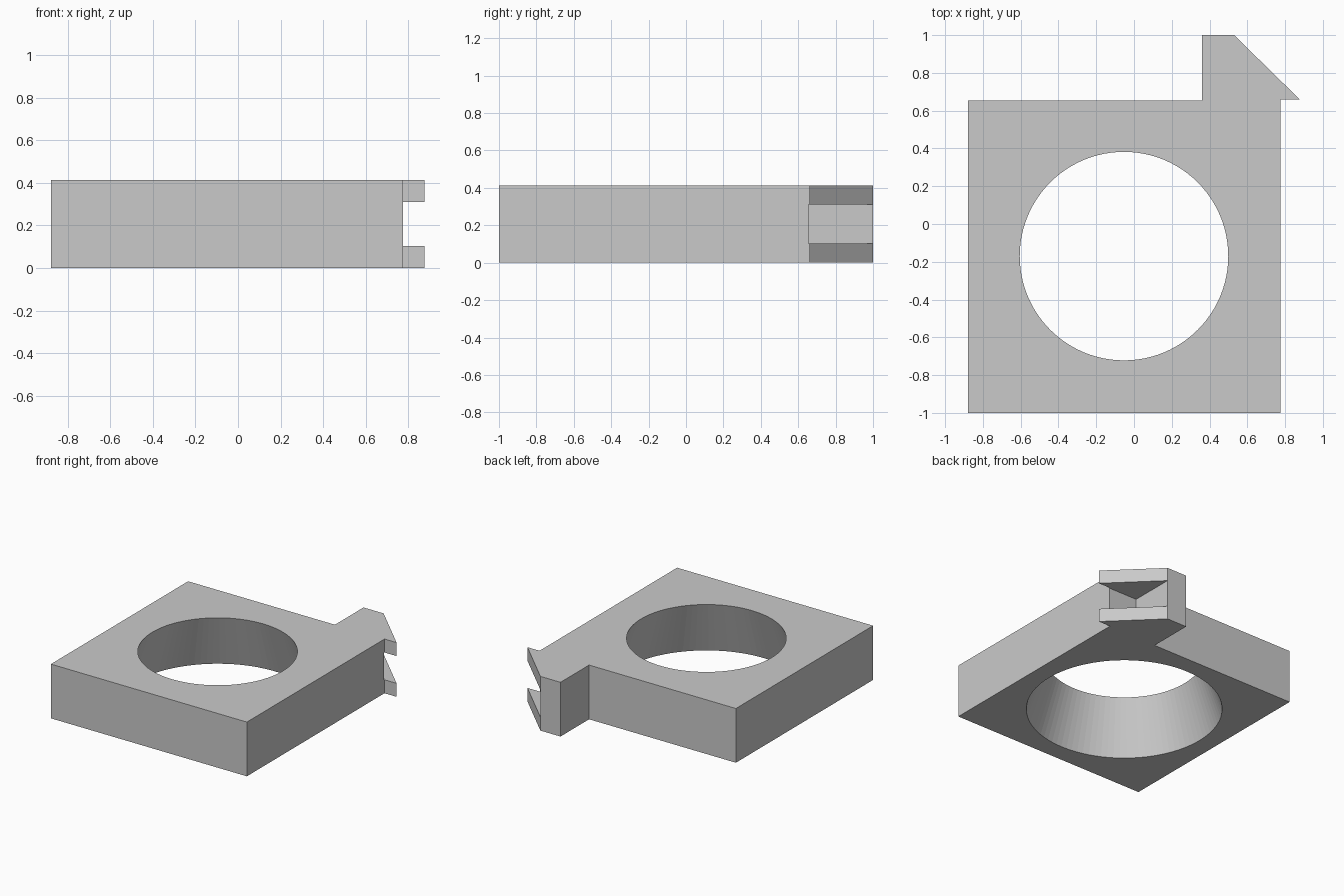
import bpy
import bmesh

cube = bpy.data.objects.get("Cube")
if cube:
    bpy.data.objects.remove(cube, do_unlink=True)

HEIGHT = 0.414
LIP = 0.103          # thickness of each hook lip
BACK = 0.655         # rear edge of the square plate
SIDE = 0.775         # left edge of the square plate
POST_LEFT, POST_RIGHT = 0.36, 0.53
TOP_RADIUS, BOTTOM_RADIUS = 0.552, 0.689

grey = bpy.data.materials.new("plain_grey")
grey.use_nodes = True
colour = (0.59, 0.59, 0.59, 1)
grey.diffuse_color = colour
grey.node_tree.nodes["Principled BSDF"].inputs["Base Color"].default_value = colour


def prism(name, outline, z0, z1):
    """Extrude a flat outline from z0 up to z1."""
    bm = bmesh.new()
    base = bm.faces.new([bm.verts.new((x, y, z0)) for x, y in outline])
    top = bmesh.ops.extrude_face_region(bm, geom=[base])["geom"]
    verts = [v for v in top if isinstance(v, bmesh.types.BMVert)]
    bmesh.ops.translate(bm, verts=verts, vec=(0, 0, z1 - z0))
    bmesh.ops.recalc_face_normals(bm, faces=bm.faces)
    mesh = bpy.data.meshes.new(name)
    bm.to_mesh(mesh)
    bm.free()
    mesh.materials.append(grey)
    obj = bpy.data.objects.new(name, mesh)
    bpy.context.collection.objects.link(obj)
    return obj


# Square plate with the hook post on its rear edge
plate = prism("plate", [
    (-0.88, -1), (SIDE, -1), (SIDE, BACK), (POST_RIGHT, BACK),
    (POST_RIGHT, 1), (POST_LEFT, 1), (POST_LEFT, BACK), (-0.88, BACK),
], 0, HEIGHT)

# Tapered through-hole, wider underneath; the cutter overshoots both faces
flare = (BOTTOM_RADIUS - TOP_RADIUS) / 2
bpy.ops.mesh.primitive_cone_add(
    vertices=96, radius1=BOTTOM_RADIUS + flare, radius2=TOP_RADIUS - flare,
    depth=HEIGHT * 2, location=(-0.053, -0.17, HEIGHT / 2))
cutter = bpy.context.object
cutter.name = "hole_cutter"
cutter.data.materials.append(grey)
hole = plate.modifiers.new("hole", "BOOLEAN")
hole.operation = "DIFFERENCE"
hole.solver = "EXACT"
hole.object = cutter
bpy.context.view_layer.objects.active = plate
bpy.ops.object.modifier_apply(modifier=hole.name)
bpy.data.objects.remove(cutter, do_unlink=True)

# Two triangular hook lips with an open slot between them
lip_outline = [(POST_RIGHT, BACK), (SIDE, BACK), (SIDE, 0.66), (0.877, 0.66), (POST_RIGHT, 1)]
for name, z in (("lower_hook_lip", 0), ("upper_hook_lip", HEIGHT - LIP)):
    prism(name, lip_outline, z, z + LIP)
